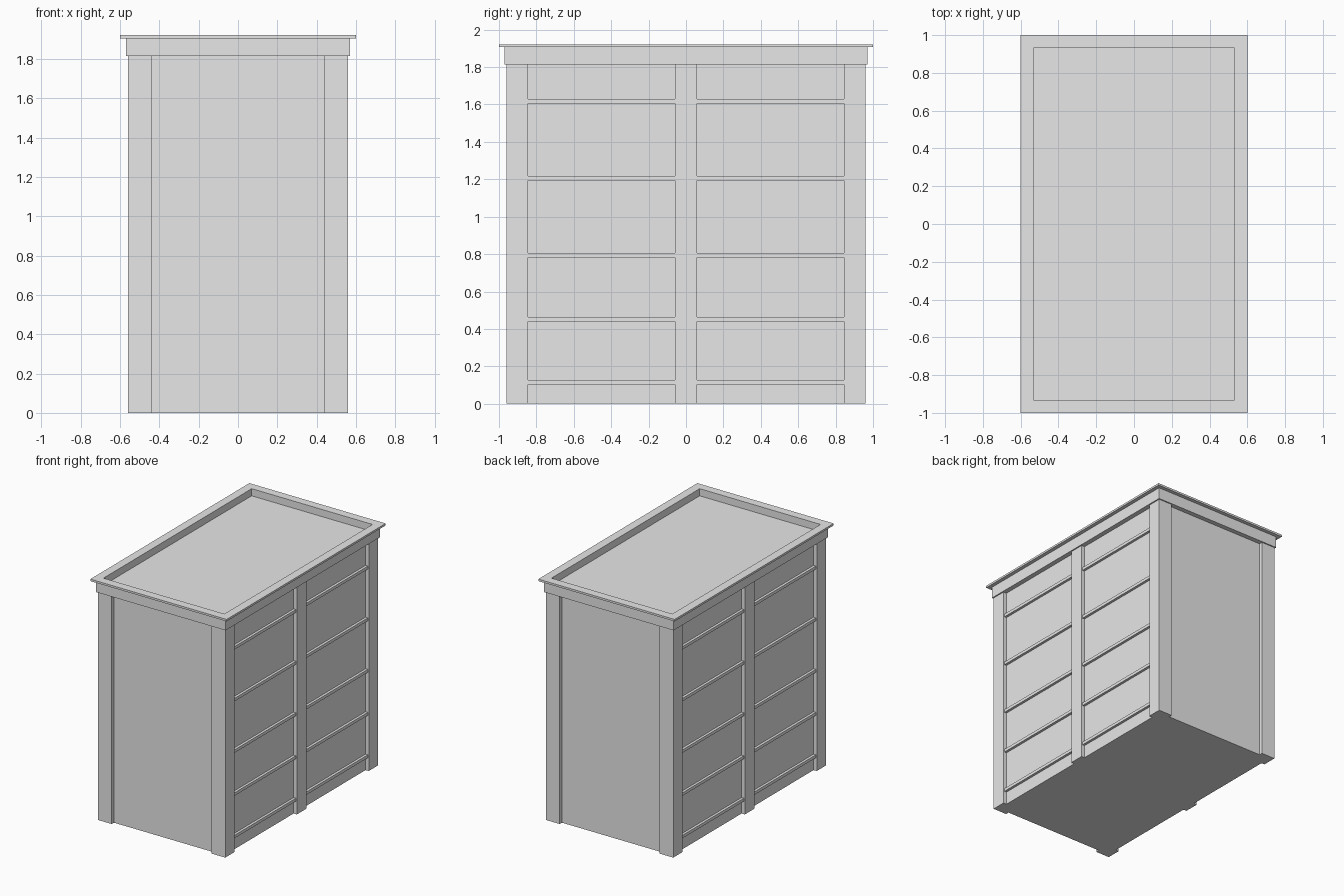
import bpy
import bmesh

if "Cube" in bpy.data.objects:
    bpy.data.objects.remove(bpy.data.objects["Cube"], do_unlink=True)

grey = bpy.data.materials.new("plain grey")
grey.use_nodes = True
colour = (0.8, 0.8, 0.8, 1)
grey.diffuse_color = colour
grey.node_tree.nodes["Principled BSDF"].inputs["Base Color"].default_value = colour


def finish(name, bm):
    mesh = bpy.data.meshes.new(name)
    bm.to_mesh(mesh)
    bm.free()
    mesh.materials.append(grey)
    obj = bpy.data.objects.new(name, mesh)
    bpy.context.collection.objects.link(obj)
    return obj


def box(name, x, y, z):
    """Box spanning the given (low, high) ranges."""
    bm = bmesh.new()
    bmesh.ops.create_cube(bm, size=1)
    for v in bm.verts:
        for i, (low, high) in enumerate((x, y, z)):
            v.co[i] = low if v.co[i] < 0 else high
    return finish(name, bm)


def ring(name, outer, inner, z):
    """Rectangular frame with an open middle."""
    bm = bmesh.new()
    loops = []
    for (hx, hy), h in ((outer, z[0]), (outer, z[1]), (inner, z[1]), (inner, z[0])):
        loops.append([bm.verts.new((sx * hx, sy * hy, h))
                      for sx, sy in ((-1, -1), (1, -1), (1, 1), (-1, 1))])
    for a in range(4):
        p, q = loops[a], loops[(a + 1) % 4]
        for i in range(4):
            j = (i + 1) % 4
            bm.faces.new((p[i], p[j], q[j], q[i]))
    bmesh.ops.recalc_face_normals(bm, faces=bm.faces)
    return finish(name, bm)


HX, HY = 0.56, 0.96      # outer faces of the posts
RECESS = 0.028           # how far the walls sit back
POST = 0.12
TOP = 1.815
WX, WY = HX - RECESS, HY - RECESS

# Main body, its top is the sunken roof
box("body", (-WX, WX), (-WY, WY), (0, 1.865))

# Posts and slats on both long sides
for side, sx in (("right", -1), ("left", 1)):
    for end, sy in (("front", -1), ("back", 1)):
        box(f"{end}_{side}_corner_post",
            sorted((sx * (HX - POST), sx * HX)),
            sorted((sy * (HY - POST + 0.005), sy * HY)), (0, TOP))
        for n, z in enumerate((0.115, 0.453, 0.795, 1.205, 1.617)):
            box(f"{end}_{side}_slat_{n + 1}",
                sorted((sx * (WX - 0.01), sx * (WX + 0.02))),
                sorted((sy * 0.05, sy * (HY - POST + 0.01))),
                (z - 0.012, z + 0.012))
    box(f"{side}_middle_post", sorted((sx * (WX - 0.05), sx * HX)),
        (-0.06, 0.06), (0, TOP))

# Cornice band and overhanging coping around the roof
ring("cornice", (0.57, 0.97), (0.532, 0.932), (TOP, 1.906))
ring("coping", (0.6, 1.0), (0.532, 0.932), (1.906, 1.922))
